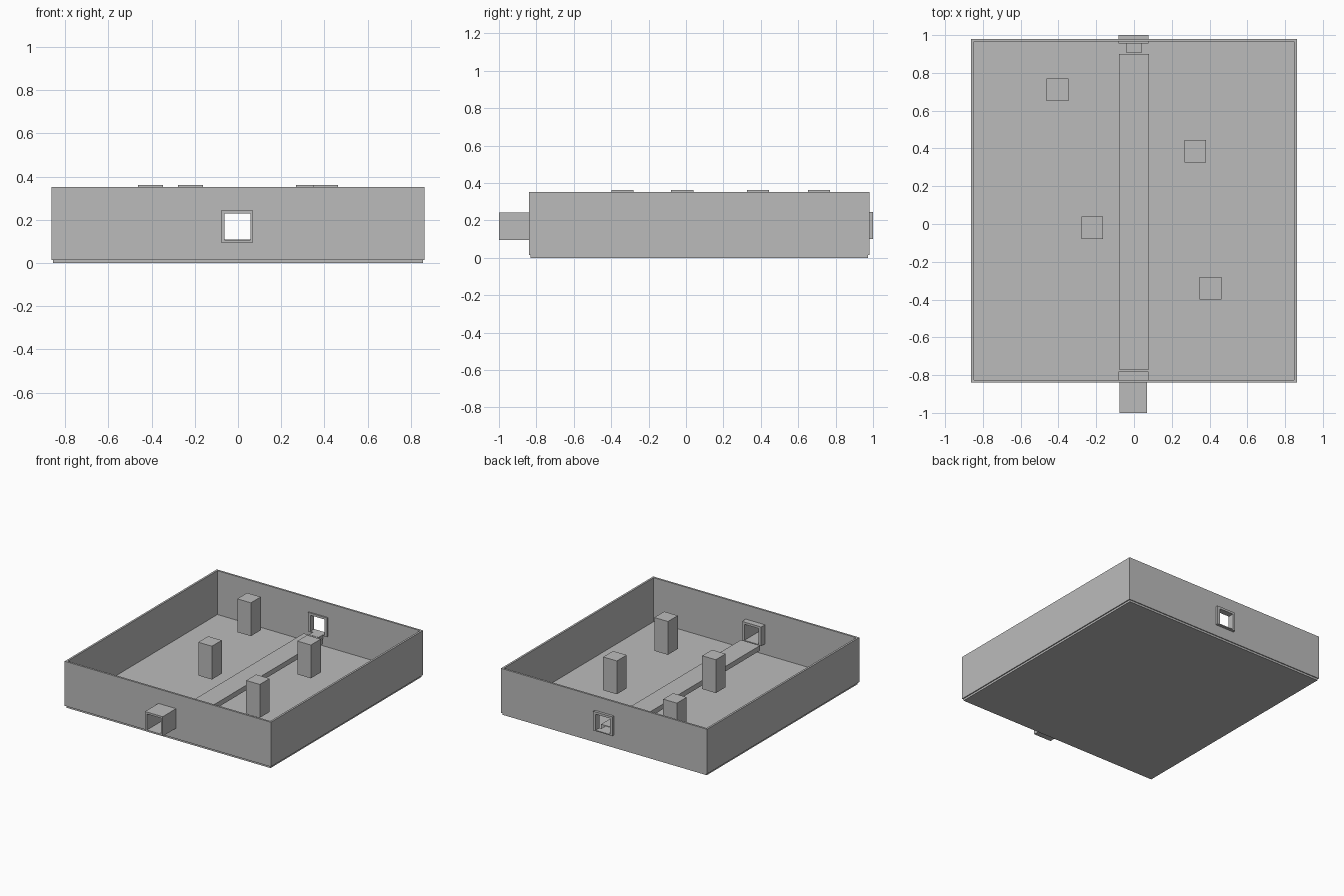
import bpy
import bmesh

cube = bpy.data.objects.get("Cube")
if cube:
    bpy.data.objects.remove(cube, do_unlink=True)

GREY = (0.5, 0.5, 0.5, 1)
mat = bpy.data.materials.new("plain grey")
mat.use_nodes = True
mat.diffuse_color = GREY
mat.node_tree.nodes["Principled BSDF"].inputs["Base Color"].default_value = GREY


def finish(name, bm):
    bmesh.ops.recalc_face_normals(bm, faces=bm.faces)
    mesh = bpy.data.meshes.new(name)
    bm.to_mesh(mesh)
    bm.free()
    mesh.materials.append(mat)
    obj = bpy.data.objects.new(name, mesh)
    bpy.context.collection.objects.link(obj)
    return obj


def box(name, xs, ys, zs):
    """Solid block between pairs of limits."""
    bm = bmesh.new()
    bmesh.ops.create_cube(bm, size=1)
    for v in bm.verts:
        for axis, (low, high) in enumerate((xs, ys, zs)):
            v.co[axis] = high if v.co[axis] > 0 else low
    return finish(name, bm)


def frame(name, outer, inner, ys):
    """Rectangular plate or tube along y, with a rectangular opening.
    outer and inner are (left, right, bottom, top)."""
    bm = bmesh.new()
    loops = []
    for y in ys:
        for l, r, b, t in (outer, inner):
            corners = ((l, b), (r, b), (r, t), (l, t))
            loops.append([bm.verts.new((x, y, z)) for x, z in corners])
    front_out, front_in, back_out, back_in = loops
    for a, b in ((front_out, front_in), (front_in, back_in),
                 (back_in, back_out), (back_out, front_out)):
        for i in range(4):
            j = (i + 1) % 4
            bm.faces.new((a[i], a[j], b[j], b[i]))
    return finish(name, bm)


W, T = 0.863, 0.015          # half width and wall thickness
FRONT, BACK = -0.84, 0.98
LOW, HIGH = 0.015, 0.352
OPENING = (-0.062, 0.057, 0.107, 0.228)
SLEEVE = (-0.078, 0.07, 0.095, 0.243)
COLLAR = (-0.083, 0.077, 0.1, 0.245)

# Floor and four walls
box("floor", (-0.855, 0.855), (-0.832, 0.973), (0, 0.02))
for side, name in ((-1, "right_wall"), (1, "left_wall")):
    box(name, sorted((side * W, side * (W - T))), (FRONT, BACK), (LOW, HIGH))
wall = (T - W, W - T, LOW, HIGH)
frame("front_wall", wall, OPENING, (FRONT, FRONT + T))
frame("back_wall", wall, OPENING, (BACK - T, BACK))

# Entrance tunnel and the collars around both openings
frame("entrance_tunnel", SLEEVE, OPENING, (-1, FRONT))
frame("entrance_collar", COLLAR, OPENING, (FRONT + T, -0.78))
frame("exit_collar", COLLAR, OPENING, (0.955, 1))

# Raised walkway with a small step at its far end
box("walkway", (-0.08, 0.08), (-0.77, 0.9), (0.07, 0.108))
box("walkway_step", (-0.04, 0.04), (0.905, 0.957), (0.07, 0.107))

# Square pillars
for i, (x, y) in enumerate(((-0.405, 0.71), (0.325, 0.385),
                            (-0.22, -0.02), (0.405, -0.34))):
    box(f"pillar_{i + 1}", (x - 0.057, x + 0.057),
        (y - 0.059, y + 0.059), (0.11, 0.362))
